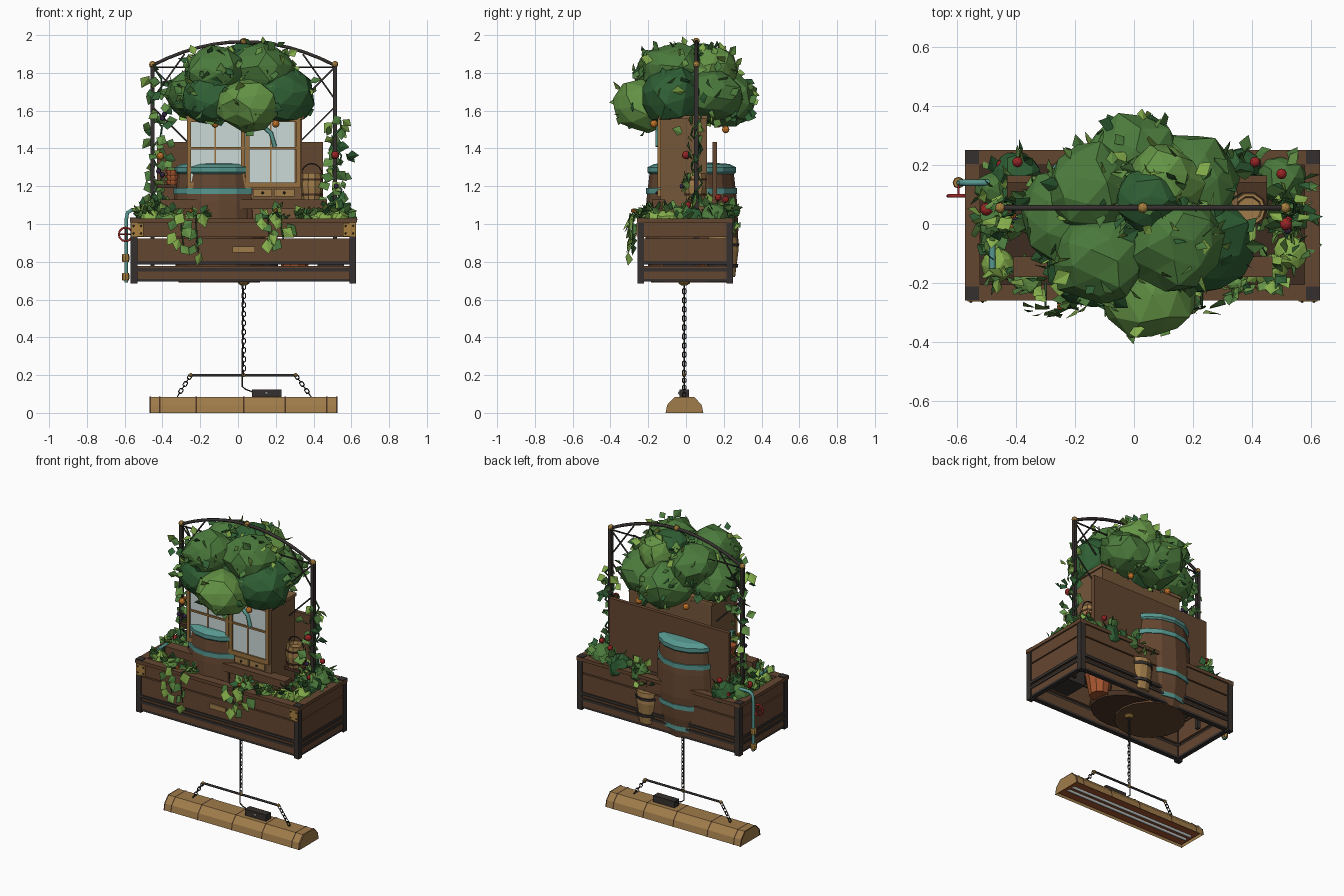
import bpy, bmesh, math, random
from mathutils import Vector, Matrix

if "Cube" in bpy.data.objects:
    bpy.data.objects.remove(bpy.data.objects["Cube"])
random.seed(7)
R = random.uniform
MATS = {}

def mat(h):
    if h not in MATS:
        m = bpy.data.materials.new("paint_" + h)
        c = [int(h[i:i + 2], 16) / 255 for i in (0, 2, 4)]
        m.diffuse_color = [v / 12.92 if v < .04 else ((v + .055) / 1.055) ** 2.4 for v in c] + [1]
        m.use_nodes = True
        m.node_tree.nodes["Principled BSDF"].inputs["Base Color"].default_value = m.diffuse_color
        MATS[h] = m
    return MATS[h]

WOOD, DARK, IRON, TAN, TEAL = "644630", "4a3324", "35302e", "a07c4a", "579890"
BRASS, RED, ORANGE, TERRA, GLASS = "a8803f", "9c2626", "c9772a", "a3552f", "cbdad6"
GREENS = ["2f5f34", "4b7a3c", "659546", "86b04c"]

def add(name, data, *cols):
    o = bpy.data.objects.new(name, data)
    bpy.context.collection.objects.link(o)
    for c in cols:
        data.materials.append(mat(c))
    return o

def from_bm(name, bm, *cols):
    me = bpy.data.meshes.new(name)
    bm.to_mesh(me)
    bm.free()
    return add(name, me, *cols)

def boxes(name, col, *ext):
    """each extent: x0, x1, y0, y1, z0, z1"""
    bm = bmesh.new()
    for x0, x1, y0, y1, z0, z1 in ext:
        m = Matrix.Translation(((x0 + x1) / 2, (y0 + y1) / 2, (z0 + z1) / 2)) @ Matrix.Diagonal((x1 - x0, y1 - y0, z1 - z0, 1))
        bmesh.ops.create_cube(bm, size=1, matrix=m)
    return from_bm(name, bm, col)

def lathe(name, col, cx, cy, prof, seg=14, sx=1, sy=1):
    bm = bmesh.new()
    rings = [[bm.verts.new((cx + sx * r * math.cos(2 * math.pi * i / seg), cy + sy * r * math.sin(2 * math.pi * i / seg), z))
              for i in range(seg)] for r, z in prof]
    for a, b in zip(rings, rings[1:]):
        for i in range(seg):
            bm.faces.new((a[i], a[(i + 1) % seg], b[(i + 1) % seg], b[i]))
    bm.faces.new(rings[0][::-1])
    bm.faces.new(rings[-1])
    return from_bm(name, bm, col)

def tubes(name, col, r, paths, cyclic=False, res=1):
    cu = bpy.data.curves.new(name, 'CURVE')
    cu.dimensions, cu.bevel_depth, cu.bevel_resolution, cu.use_fill_caps = '3D', r, res, True
    for pts in paths:
        s = cu.splines.new('POLY')
        s.points.add(len(pts) - 1)
        for p, q in zip(s.points, pts):
            p.co = (*q, 1)
        s.use_cyclic_u = cyclic
    return add(name, cu, col)

def chain(name, a, b, n, w=.009):
    a, b = Vector(a), Vector(b)
    d = (b - a).normalized()
    s = d.cross(Vector((0, 1, 0))).normalized()
    h = (b - a).length / n * .62
    links = []
    for i in range(n):
        c = a.lerp(b, (i + .5) / n)
        t = s if i % 2 else d.cross(s)
        links.append([c + d * u * h + t * v * w for u, v in ((1, -.4), (1, .4), (.6, 1), (-.6, 1), (-1, .4), (-1, -.4), (-.6, -1), (.6, -1))])
    tubes(name, IRON, .003, links, True, 0)

def balls(name, col, r, pts, sub=2):
    bm = bmesh.new()
    for p in pts:
        bmesh.ops.create_icosphere(bm, subdivisions=sub, radius=r, matrix=Matrix.Translation(p))
    return from_bm(name, bm, col)

def rand_dir():
    return Vector((random.gauss(0, 1), random.gauss(0, 1), random.gauss(0, 1))).normalized()

def leaves(name, specs, weights=(3, 4, 3, 2), facing=None):
    """each spec: base point, direction, length; facing biases which way the blades look"""
    bm = bmesh.new()
    for p, d, L in specs:
        p, d = Vector(p), Vector(d).normalized()
        s = d.cross(Vector(facing) + rand_dir() * .7 if facing else rand_dir()).normalized()
        n = d.cross(s)
        v = [bm.verts.new(q) for q in (p, p + d * L * .45 + s * L * .42 + n * L * .1, p + d * L, p + d * L * .45 - s * L * .42 + n * L * .1)]
        k = random.choices(range(4), weights)[0]
        for f in ((v[0], v[2], v[1]), (v[0], v[3], v[2])):
            bm.faces.new(f).material_index = k
    return from_bm(name, bm, *GREENS)

def blob(name, col, c, r, sq=.85, j=.14):
    bm = bmesh.new()
    bmesh.ops.create_icosphere(bm, subdivisions=2, radius=r, matrix=Matrix.Rotation(R(0, 6), 4, rand_dir()))
    for v in bm.verts:
        v.co *= R(1 - j, 1.08)
        v.co.z *= sq
        v.co += Vector(c)
    return from_bm(name, bm, col)

# planter box: planks, rim, iron posts and bars
X0, X1, Y0, Y1 = -.56, .62, -.25, .24
for nm, z0, z1 in (("top", .93, 1.01), ("middle", .803, .922), ("bottom", .71, .778)):
    boxes(nm + "_planks", WOOD, (X0, X1, Y0, Y0 + .025, z0, z1), (X0, X1, Y1 - .025, Y1, z0, z1),
          (X0, X0 + .025, Y0, Y1, z0, z1), (X1 - .025, X1, Y0, Y1, z0, z1))
boxes("planter_rim", WOOD, (-.573, .63, -.26, -.205, 1.008, 1.03), (-.573, .63, .2, .25, 1.008, 1.03),
      (-.573, -.522, -.205, .2, 1.008, 1.03), (.578, .63, -.205, .2, 1.008, 1.03))
boxes("corner_posts", IRON, *[(x, x + .036, y, y + .036, .685, 1.008) for x in (-.568, .59) for y in (-.258, .214)])
boxes("rim_corner_caps", IRON, *[(x, x + .046, y, y + .046, 1.02, 1.034) for x in (-.572, .583) for y in (-.258, .203)])
boxes("iron_bars", IRON, *[e for z in (.785, .748) for e in (
    (X0, X1, Y0 - .006, Y0 + .01, z, z + .018), (X0, X1, Y1 - .01, Y1 + .006, z, z + .018),
    (X0 - .006, X0 + .01, Y0, Y1, z, z + .018), (X1 - .01, X1 + .006, Y0, Y1, z, z + .018))])
boxes("brass_brackets", BRASS, *[(x, x + .065, -.262, -.255, .935, 1.005) for x in (-.565, .557)])
balls("bracket_rivets", IRON, .006, [(x + a, -.262, z) for x in (-.533, .59) for a in (-.02, .02) for z in (.95, .99)], 1)
boxes("name_plate", TAN, (-.03, .09, -.258, -.248, .85, .882))
boxes("soil", "3d2c20", (X0 + .02, X1 - .02, Y0 + .02, Y1 - .02, .94, .97))
boxes("bottom_frame", IRON, (X0, X1, Y0, Y0 + .03, .695, .71), (X0, X1, Y1 - .03, Y1, .695, .71),
      (X0, X0 + .03, Y0, Y1, .695, .71), (X1 - .03, X1, Y0, Y1, .695, .71))
lathe("base_disc", DARK, .05, 0, [(.2, .70), (.21, .73)], 20, 1.2, .95)
boxes("battery_box", IRON, (.42, .56, -.12, .04, .73, .86))
lathe("lower_clay_pot", TERRA, .3, .03, [(.06, .71), (.085, .86)], 10)

# big water barrel passing behind the cabinet, plus small tub
bx, by = -.1, .03
lathe("water_barrel", WOOD, bx, by, [(.215, .69), (.238, .82), (.247, .97), (.24, 1.12), (.222, 1.28)], 16)
for z, r in ((.74, .23), (.89, .249), (1.16, .241)):
    lathe("barrel_hoop", TEAL, bx, by, [(r, z), (r, z + .03)], 16)
lathe("barrel_lid", TEAL, bx, by, [(.225, 1.265), (.235, 1.275), (.235, 1.3), (.2, 1.318), (.1, 1.325)], 16)
lathe("small_tub", TAN, .13, .195, [(.065, .72), (.083, .86), (.078, .93)], 12)
for z in (.77, .88):
    lathe("tub_hoop", IRON, .13, .195, [(.08 + (z - .77) * .05, z), (.082 + (z - .77) * .05, z + .018)], 12)

# cabinet with glazed doors, drawers and bench
boxes("cabinet", "75563a", (-.265, .34, -.135, .11, 1., 1.57))
boxes("cabinet_top", "80603f", (-.275, .35, -.145, .115, 1.555, 1.575))
boxes("window_glass", GLASS, (-.25, .3, -.142, -.13, 1.21, 1.545))
boxes("window_frames", "96703e", (-.27, .33, -.152, -.132, 1.54, 1.565), (-.27, .33, -.152, -.132, 1.19, 1.22),
      *[(x, x + .022, -.152, -.132, 1.19, 1.56) for x in (-.27, .015, .04, .308)],
      (-.25, .31, -.15, -.134, 1.395, 1.407), *[(x, x + .008, -.148, -.134, 1.2, 1.55) for x in (-.125, .17)])
boxes("drawers", TAN, (.08, .18, -.15, -.13, 1.145, 1.185), (.19, .3, -.15, -.13, 1.145, 1.185))
balls("drawer_knobs", IRON, .008, [(.13, -.155, 1.165), (.245, -.155, 1.165)], 1)
boxes("bench", WOOD, (-.41, .47, -.18, -.11, 1.08, 1.13))
boxes("bench_legs", DARK, *[(x, x + .03, -.165, -.12, .95, 1.08) for x in (-.39, .02, .42)])
boxes("back_board", WOOD, (-.43, .45, .14, .165, 1.03, 1.435))
boxes("side_shelves", DARK, (-.43, -.26, .0, .14, 1.19, 1.21), (.33, .45, .0, .14, 1.11, 1.13))
lathe("bucket", TAN, .39, .05, [(.05, 1.13), (.06, 1.2), (.055, 1.27), (.045, 1.27), (.04, 1.25)], 10)
for z in (1.15, 1.23):
    lathe("bucket_hoop", DARK, .39, .05, [(.06, z), (.061, z + .012)], 10)
tubes("bucket_handle", IRON, .004, [[(.39 + .055 * math.cos(t), .05, 1.26 + .06 * math.sin(t)) for t in [math.pi * i / 8 for i in range(9)]]])
for i in range(3):
    z = 1.2 + i * .026
    lathe("stacked_clay_pot", TERRA, -.345, .03, [(.027, z), (.034, z + .02), (.039, z + .02), (.039, z + .034)], 10)
tubes("pump_spout", TEAL, .012, [[(.1, -.14, 1.515), (.14, -.148, 1.51), (.175, -.15, 1.48), (.195, -.15, 1.41)]])
tubes("bench_tap", IRON, .008, [[(-.15, -.19, 1.0), (-.15, -.19, 1.14)]])

# side water pipe with wheel valve
tubes("side_pipe", TEAL, .011, [[(-.45, .14, 1.05), (-.5, .14, 1.075), (-.56, .14, 1.075), (-.585, .14, 1.06), (-.592, .14, 1.02), (-.592, .14, .69)],
                                [(-.48, -.15, 1.08), (-.48, -.06, 1.08)]])
for z in (.8, .7):
    lathe("pipe_coupling", BRASS, -.595, .14, [(.017, z), (.02, z + .01), (.02, z + .03), (.017, z + .04)], 8)
tubes("valve_wheel", RED, .006, [[(-.595 + .036 * math.cos(i * math.pi / 6), .095, .945 + .036 * math.sin(i * math.pi / 6)) for i in range(12)]], True)
tubes("valve_spokes", RED, .004, [[(-.631, .095, .945), (-.5, .095, .945)], [(-.595, .095, .909), (-.595, .095, .981)], [(-.595, .095, .945), (-.595, .14, .945)]])

# arched trellis
TY, L, RX = .055, -.453, .513
boxes("trellis_posts", IRON, *[(x - .011, x + .011, TY - .012, TY + .012, .75, 1.84) for x in (L, RX)])
arch = [(.03 + .483 * t, TY, 1.965 - .125 * t * t) for t in [i / 6 - 1 for i in range(13)]]
tubes("trellis_arch", IRON, .01, [arch])
braces = []
for x, s in ((L, 1), (RX, -1)):
    braces += [[(x, TY, 1.83), (x + s * .17, TY, 1.66)], [(x, TY, 1.66), (x + s * .17, TY, 1.9)],
               [(x, TY, 1.62), (x + s * .2, TY, 1.42)], [(x, TY, 1.83), (x + s * .3, TY, 1.83)]]
tubes("trellis_braces", IRON, .005, braces)
balls("trellis_knobs", BRASS, .018, [(L, TY, 1.845), (.03, TY, 1.968), (RX, TY, 1.845)])

# tree crown: faceted clumps with scattered leaves
crown = [(-.12, -.12, 1.81, .165, 1), (.05, -.22, 1.63, .17, 2), (-.22, .02, 1.68, .17, 1), (.23, -.07, 1.68, .185, 0),
         (.14, -.06, 1.82, .17, 1), (.05, .08, 1.86, .12, 0), (0, .2, 1.67, .18, 1), (.19, .14, 1.69, .17, 1),
         (-.14, .12, 1.79, .16, 1), (.1, .14, 1.82, .14, 2), (.03, 0, 1.68, .22, 0), (-.15, -.13, 1.66, .17, 0)]
spec = []
for x, y, z, r, k in crown:
    blob("crown_clump", GREENS[k], (x, y, z), r)
    for i in range(32):
        d = rand_dir()
        p = Vector((x + d.x * r * .9, y + d.y * r * .9, z + d.z * r * .76))
        spec.append((p, d * .5 + rand_dir() * .7, R(.045, .075)))
leaves("crown_leaves", spec)
lathe("trunk", DARK, .03, 0, [(.05, 1.5), (.04, 1.75)], 7)
balls("orange_fruit", ORANGE, .02, [(-.12, -.17, 1.53), (.2, -.17, 1.53), (-.12, .17, 1.53), (.2, .21, 1.5), (-.41, 0, 1.36)])

# climbing vines on the posts
spec, stems = [], []
for x, top, n in ((-.43, 1.82, 48), (.52, 1.58, 42)):
    stems.append([(x + .03 * math.cos(i * 1.3), TY + .03 * math.sin(i * 1.3), 1 + (top - 1) * i / 16) for i in range(17)])
    for i in range(n):
        z = 1.04 + (top - 1.04) * (i / n) ** 1.1
        w = .065 - .025 * (z - 1) / .8
        spec.append(((x + R(-w, w), TY - .02 + R(-.06, .05), z), (R(-.8, .8), R(-.4, .3), R(-.9, .2)), R(.055, .08)))
leaves("vine_leaves", spec, (3, 4, 3, 2), (0, -1, 0))
tubes("vine_stems", GREENS[0], .005, stems)
balls("vine_fruit", RED, .022, [(.515, 0, 1.365), (.53, .02, 1.03), (-.5, .05, 1.07)])
balls("vine_berries", "3c2a4d", .014, [(-.39, -.01, 1.58), (-.4, .01, 1.56), (.52, -.02, 1.2), (-.42, -.02, 1.28), (-.4, .01, 1.26)])

# trailing vines over the front
spec, stems = [], []
for x, zb in ((-.3, .89), (-.22, .85), (.16, .92), (.23, .92)):
    stems.append([(x, -.2, 1.03), (x, -.275, 1.045), (x, -.285, .97), (x + .01, -.28, zb)])
    for i in range(6):
        z = 1.06 - (1.06 - zb) * i / 5
        spec.append(((x + R(-.04, .03), -.285 + R(-.025, .01), z), (R(-.7, .7), R(-.3, .1), R(-1, -.4)), R(.065, .09)))
leaves("trailing_leaves", spec, (2, 4, 4, 3), (0, -1, 0))
tubes("trailing_stems", GREENS[0], .004, stems)

# bed plants: lettuces, bushes and tomatoes
spec = []
for x, y, h, k in ((-.46, -.14, .07, 3), (-.36, -.19, .06, 2), (-.2, -.2, .05, 2), (.2, -.2, .06, 2), (.35, -.2, .05, 2), (.46, -.16, .07, 3),
                   (.53, -.1, .07, 3), (-.47, .0, .08, 1), (-.4, .17, .1, 0), (-.47, .12, .08, 1), (.36, .19, .09, 0), (.5, .15, .1, 1), (.2, .2, .07, 1), (.52, .03, .08, 0)):
    blob("bed_plant", GREENS[k], (x, y, 1.0 + h * .3), h * .85, 1)
    for i in range(16):
        d = rand_dir()
        d.z = abs(d.z)
        spec.append((Vector((x, y, 1. + h * .4)) + d * h * .7, d + rand_dir() * .5, R(.045, .07)))
spec += [((.13 + R(-.06, .06), .21 + R(-.03, .05), .93 + R(-.01, .06)), (R(-1, 1), R(-.3, 1), R(-.2, 1)), .05) for i in range(16)]
leaves("bed_leaves", spec, (3, 4, 3, 3))
balls("tomatoes", RED, .018, [(.41, .21, 1.13), (-.395, .21, 1.13), (.35, .23, 1.06), (-.45, .2, 1.05), (.5, .17, 1.14), (.52, .01, 1.1)])
balls("blossoms", ORANGE, .013, [(-.25, -.28, 1.07), (.2, -.27, 1.07), (-.41, .03, 1.37)], 1)

# hanging chain and spreader bar
lathe("chain_mount", BRASS, .03, -.01, [(.015, .675), (.03, .685), (.03, .71)], 8)
chain("main_chain", (.03, -.01, .2), (.03, -.01, .68), 20)
tubes("spreader_bar", IRON, .007, [[(-.25, -.01, .2), (.305, -.01, .2)]])
balls("spreader_knobs", BRASS, .011, [(-.25, -.01, .2), (.03, -.01, .2), (.305, -.01, .2)])
chain("left_lamp_chain", (-.32, -.01, .088), (-.25, -.01, .2), 6)
chain("right_lamp_chain", (.385, -.01, .088), (.305, -.01, .2), 6)
tubes("lamp_cable", IRON, .004, [[(.025, -.01, .68), (.022, -.01, .14), (.04, -.01, .125), (.08, -.01, .11)]])

# grow lamp: open faceted wooden hood with straps, tubes and ballast
PROF = [(-.108, 0), (-.1, .042), (-.062, .083), (.045, .083), (.083, .042), (.092, 0)]
def hood(name, col, x0, x1, k=1., caps=False):
    bm = bmesh.new()
    a, b = [[bm.verts.new((x, (y + .008) * k - .008, z * k)) for y, z in PROF] for x in (x0, x1)]
    for i in range(5):
        bm.faces.new((a[i], b[i], b[i + 1], a[i + 1]))
    if caps:
        bm.faces.new(a)
        bm.faces.new(b[::-1])
    bmesh.ops.recalc_face_normals(bm, faces=bm.faces)
    return from_bm(name, bm, col)

hood("lamp_hood", TAN, -.465, .527, 1, True)
for x in (-.465, -.415, -.22, .03, .25, .47, .522):
    hood("lamp_strap", DARK, x - .004, x + .004, 1.03)
boxes("lamp_reflector", TERRA, (-.455, .517, -.098, .082, .012, .02))
tubes("lamp_tubes", "c9cfcc", .011, [[(-.43, y, .012), (.49, y, .012)] for y in (-.03, .015)], res=2)
boxes("ballast_box", IRON, (.075, .23, -.035, .015, .083, .125))
balls("ballast_light", GLASS, .009, [(.15, -.036, .105)], 1)
